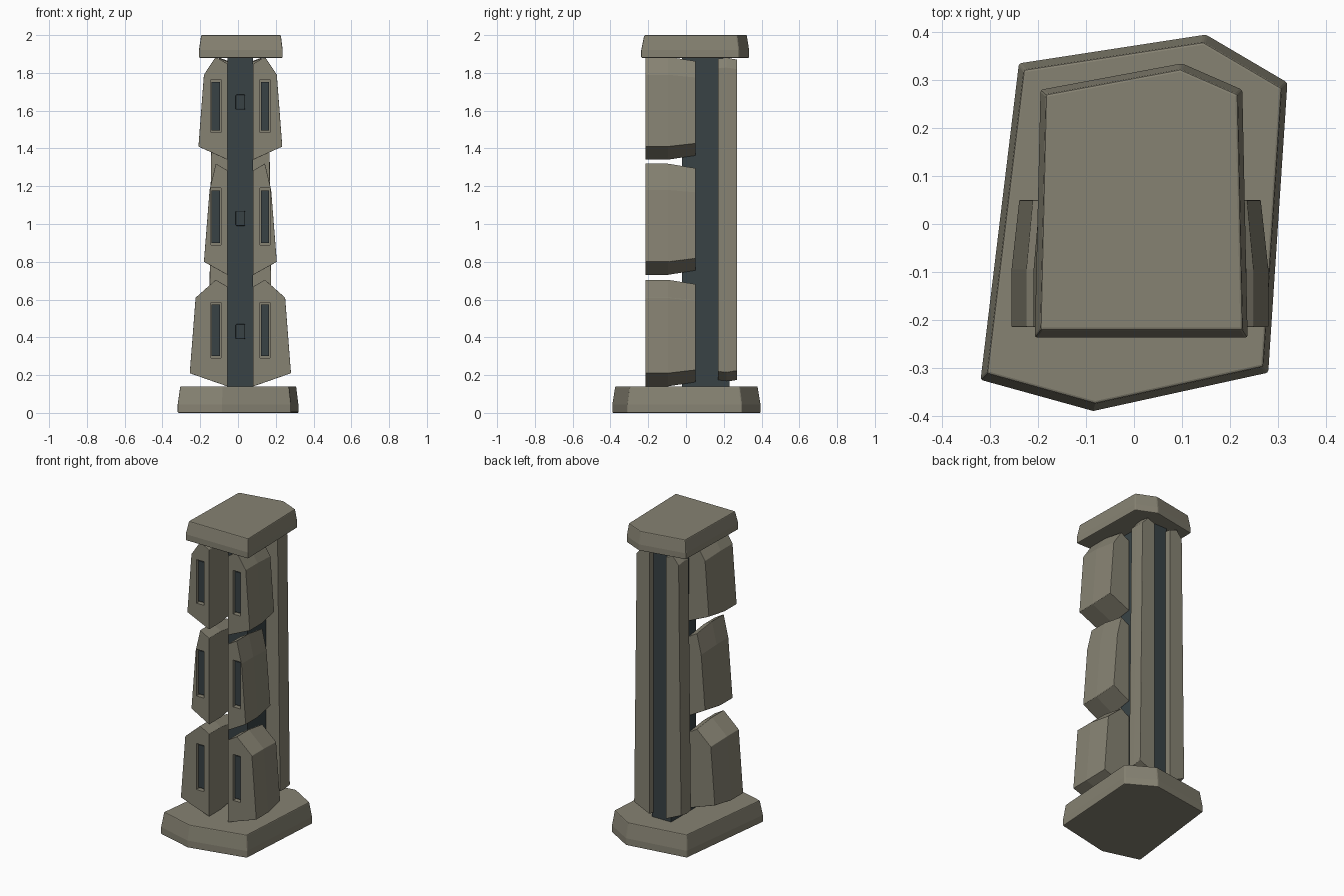
import bpy, bmesh, math

if "Cube" in bpy.data.objects:
    bpy.data.objects.remove(bpy.data.objects["Cube"])

CX = 0.0125  # symmetry line of the shaft

def material(name, rgb):
    m = bpy.data.materials.new(name)
    m.diffuse_color = (*rgb, 1)
    m.use_nodes = True
    m.node_tree.nodes["Principled BSDF"].inputs["Base Color"].default_value = m.diffuse_color
    return m

STONE = material("stone", (0.24, 0.225, 0.17))
DARK = material("dark_metal", (0.04, 0.055, 0.06))

def loft(name, rings, mat, bevel=0.0):
    """Solid through a list of closed rings with equal point counts."""
    bm = bmesh.new()
    vr = [[bm.verts.new(p) for p in r] for r in rings]
    n = len(rings[0])
    for a, b in zip(vr, vr[1:]):
        for i in range(n):
            j = (i + 1) % n
            bm.faces.new((a[i], a[j], b[j], b[i]))
    bm.faces.new(vr[0])
    bm.faces.new(vr[-1])
    bmesh.ops.recalc_face_normals(bm, faces=bm.faces)
    me = bpy.data.meshes.new(name)
    bm.to_mesh(me)
    bm.free()
    ob = bpy.data.objects.new(name, me)
    bpy.context.collection.objects.link(ob)
    me.materials.append(mat)
    if bevel:
        md = ob.modifiers.new("soft_edges", "BEVEL")
        md.width = bevel
        md.segments = 2
        md.limit_method = 'ANGLE'
        md.angle_limit = math.radians(30)
    return ob

def box(name, x0, x1, y0, y1, z0, z1, mat, bevel=0.0):
    ring = lambda z: [(x0, y0, z), (x1, y0, z), (x1, y1, z), (x0, y1, z)]
    return loft(name, [ring(z0), ring(z1)], mat, bevel)

def slab(name, pts, levels):
    """Irregular stone slab; levels are (z, inset scale)."""
    cx = sum(p[0] for p in pts) / len(pts)
    cy = sum(p[1] for p in pts) / len(pts)
    return loft(name, [[(cx + (x - cx) * s, cy + (y - cy) * s, z) for x, y in pts]
                       for z, s in levels], STONE, 0.005)

def chunk(name, side, profile, stations):
    """Rock slab beside the core: profile (offset, z) swept along y, shrinking."""
    inner = profile[0][0]
    zm = (min(p[1] for p in profile) + max(p[1] for p in profile)) / 2
    return loft(name, [[(CX + side * (inner + (d - inner) * s), y, zm + (z - zm) * s)
                        for d, z in profile] for y, s in stations], STONE, 0.002)

# base and cap
slab("base", [(-.32, -.325), (-.085, -.39), (.28, -.31), (.32, .295), (.15, .395), (-.24, .335)],
     [(0, 1), (.045, 1), (.14, .96)])
slab("cap", [(-.207, -.237), (.237, -.237), (.226, .28), (.10, .335), (-.195, .28)],
     [(1.88, 1), (1.92, 1), (2.0, .95)])

# dark core
box("core", CX - .068, CX + .068, -.02, .23, .13, 1.89, DARK)

# front slabs: bottom z, shoulder z, peak z, outer bottom, outer top, slot z range
tiers = [
    (.14, .61, .705, .268, .237, .29, .585),
    (.73, 1.18, 1.32, .193, .163, .89, 1.19),
    (1.34, 1.79, 1.885, .222, .193, 1.485, 1.765),
]
for i, (zb, zs, zp, ob_, ot, s0, s1) in enumerate(tiers, 1):
    for side, tag in ((1, "right"), (-1, "left")):
        prof = [(.0675, zb), (ob_, zb + .07), (ot, zs), (.13, zp), (.0675, zp - .037)]
        slab_ob = chunk(f"front_slab_{tag}_{i}", side, prof,
                        [(-.215, 1), (-.095, 1), (.05, .92)])
        # recessed slot with dark insert
        xm = CX + side * .13
        cut = box(f"slot_cutter_{tag}_{i}", xm - .0265, xm + .0265, -.25, -.185, s0, s1, DARK)
        cut.hide_render = True
        cut.hide_viewport = True
        md = slab_ob.modifiers.new("slot", "BOOLEAN")
        md.operation = 'DIFFERENCE'
        md.object = cut
        md.solver = 'EXACT'
        box(f"slot_insert_{tag}_{i}", xm - .022, xm + .022, -.2, -.18, s0 + .01, s1 - .012, DARK)
    # stud on the core
    zc = (.43, 1.03, 1.645)[i - 1]
    box(f"core_stud_{i}", CX - .025, CX + .025, -.045, -.015, zc - .04, zc + .04, DARK, .006)

# rear columns
for side, tag in ((1, "right"), (-1, "left")):
    prof = [(.0575, .165), (.168, .215), (.15, 1.83), (.11, 1.88), (.0575, 1.86)]
    chunk(f"rear_column_{tag}", side, prof, [(.17, .995), (.215, 1), (.27, .99)])
